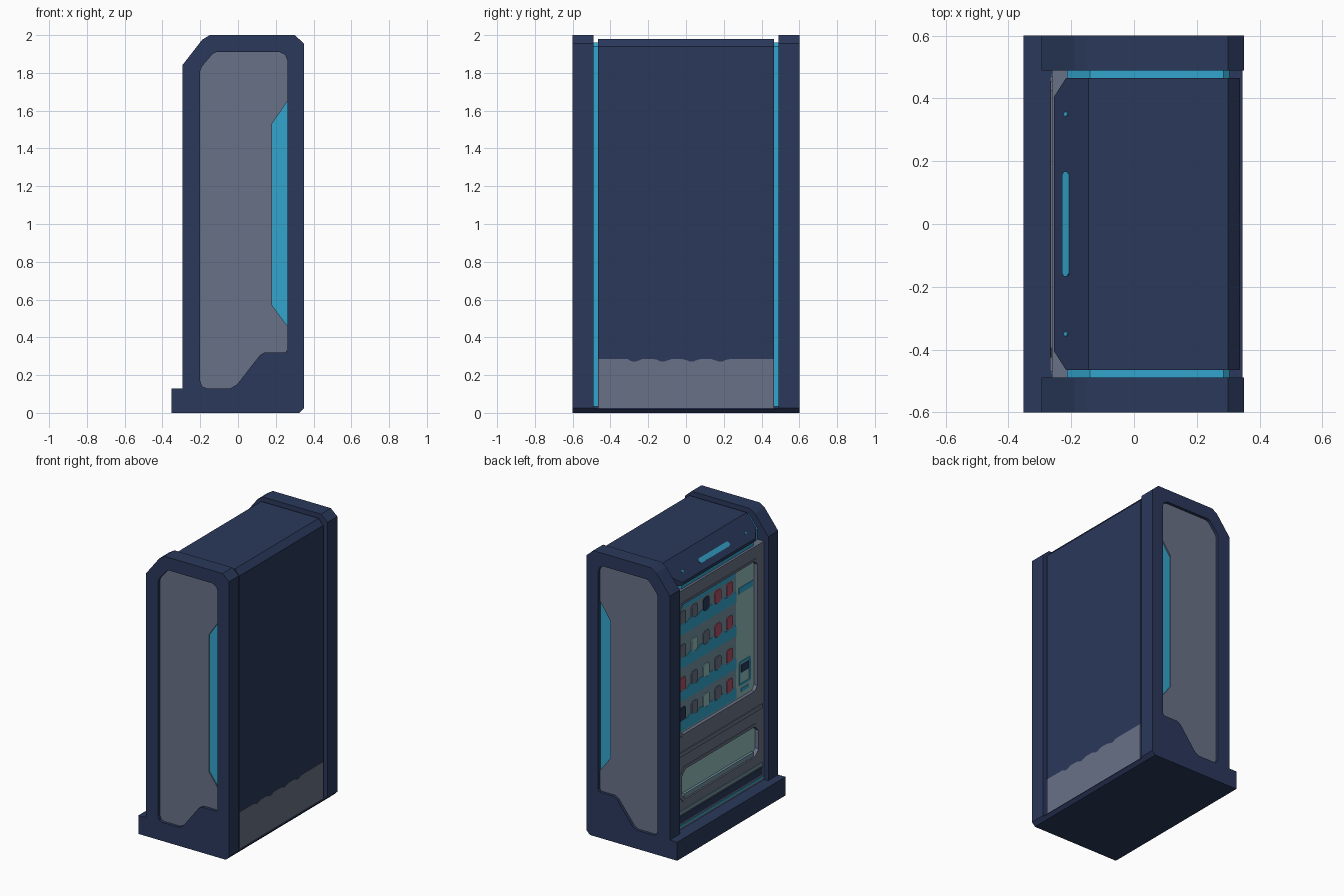
import bpy, bmesh, math
from mathutils import Matrix, Vector

if "Cube" in bpy.data.objects:
    bpy.data.objects.remove(bpy.data.objects["Cube"])


def material(name, r, g, b):
    m = bpy.data.materials.new(name)
    lin = [((c / 255 + 0.055) / 1.055) ** 2.4 for c in (r, g, b)]
    m.diffuse_color = (*lin, 1)
    m.use_nodes = True
    m.node_tree.nodes["Principled BSDF"].inputs["Base Color"].default_value = m.diffuse_color
    return m


NAVY = material("navy", 42, 56, 91)
SLATE = material("slate grey", 104, 113, 134)
TEAL = material("bright teal", 52, 165, 205)
PALE = material("pale grey green", 148, 188, 188)
STEEL = material("steel blue grey", 112, 145, 158)
RED = material("muted red", 176, 82, 105)

# local plane to world: side plates use (x, z), front plates use (y, z)
SIDE = Matrix(((1, 0, 0, 0), (0, 0, -1, 0), (0, 1, 0, 0), (0, 0, 0, 1)))
FRONT = Matrix(((0, 0, 1, 0), (1, 0, 0, 0), (0, 1, 0, 0), (0, 0, 0, 1)))


def plate(name, loops, lo, hi, basis, mat):
    """Flat profile with optional holes, extruded from lo to hi along the plane normal."""
    cu = bpy.data.curves.new(name, 'CURVE')
    cu.dimensions = '2D'
    cu.fill_mode = 'BOTH'
    cu.extrude = (hi - lo) / 2
    for pts in loops:
        sp = cu.splines.new('POLY')
        sp.points.add(len(pts) - 1)
        for p, (a, b) in zip(sp.points, pts):
            p.co = (a, b, 0, 1)
        sp.use_cyclic_u = True
    tmp = bpy.data.objects.new(name + "_curve", cu)
    bpy.context.collection.objects.link(tmp)
    bpy.context.view_layer.update()
    dg = bpy.context.evaluated_depsgraph_get()
    me = bpy.data.meshes.new_from_object(tmp.evaluated_get(dg))
    bpy.data.objects.remove(tmp)
    mid = (lo + hi) / 2
    offset = (0, mid, 0) if basis is SIDE else (mid, 0, 0)
    me.transform(Matrix.Translation(offset) @ basis)
    bm = bmesh.new()
    bm.from_mesh(me)
    bmesh.ops.remove_doubles(bm, verts=bm.verts, dist=1e-5)
    bmesh.ops.recalc_face_normals(bm, faces=bm.faces)
    for f in bm.faces:
        f.smooth = False
    for e in bm.edges:
        e.smooth = True
    bm.to_mesh(me)
    bm.free()
    me.materials.clear()
    me.materials.append(mat)
    ob = bpy.data.objects.new(name, me)
    bpy.context.collection.objects.link(ob)
    return ob


def rect(a0, a1, b0, b1, c=0.0):
    """Rectangle loop with cut corners."""
    if not c:
        return [(a0, b0), (a1, b0), (a1, b1), (a0, b1)]
    return [(a0 + c, b0), (a1 - c, b0), (a1, b0 + c), (a1, b1 - c),
            (a1 - c, b1), (a0 + c, b1), (a0, b1 - c), (a0, b0 + c)]


def box(name, x, y, z, mat):
    return plate(name, [rect(*x, *z)], *y, SIDE, mat)


# side frames with recessed panels and sunken light strips
outline = [(-0.352, 0), (0.325, 0), (0.35, 0.025), (0.35, 1.955), (0.30, 2.0),
           (-0.15, 2.0), (-0.19, 1.975), (-0.295, 1.84), (-0.295, 0.13), (-0.352, 0.13)]
hole = [(-0.20, 0.17), (-0.19, 0.14), (-0.165, 0.13), (-0.04, 0.13), (-0.005, 0.15),
        (0.115, 0.305), (0.14, 0.32), (0.25, 0.32), (0.262, 0.335), (0.262, 1.865),
        (0.25, 1.895), (0.22, 1.91), (-0.115, 1.91), (-0.135, 1.9), (-0.19, 1.835), (-0.20, 1.81)]
strip = [(0.262, 0.46), (0.18, 0.57), (0.18, 1.53), (0.262, 1.65)]
for side, s in (("near", -1), ("far", 1)):
    def span(a, b):
        return sorted((s * a, s * b))
    plate(side + "_side_frame", [outline, hole], *span(0.49, 0.60), SIDE, NAVY)
    plate(side + "_side_panel", [hole[:9] + strip + hole[9:]], *span(0.50, 0.58), SIDE, SLATE)
    plate(side + "_side_light_strip", [strip], *span(0.50, 0.571), SIDE, TEAL)

# glowing inner core seen in the gaps beside the cabinet
plate("inner_core", [[(-0.213, 0.035), (0.305, 0.035), (0.305, 1.94), (0.285, 1.96), (-0.14, 1.96),
                      (-0.213, 1.875)]], -0.492, 0.492, SIDE, TEAL)

# cabinet with sloped header, front corners cut away
cabinet = plate("cabinet", [[(-0.213, 0.026), (0.336, 0.026), (0.336, 1.94), (0.30, 1.98), (-0.145, 1.98),
                             (-0.255, 1.85), (-0.255, 1.83), (-0.213, 1.83)]],
                -0.465, 0.465, SIDE, NAVY)
bm = bmesh.new()
bm.from_mesh(cabinet.data)
for s in (-1, 1):
    cut = bmesh.ops.bisect_plane(bm, geom=bm.verts[:] + bm.edges[:] + bm.faces[:],
                                 plane_co=(-0.255, s * 0.405, 0),
                                 plane_no=Vector((-0.06, s * 0.038, 0)), clear_outer=True)
    edges = [e for e in cut["geom_cut"] if isinstance(e, bmesh.types.BMEdge)]
    bmesh.ops.triangle_fill(bm, edges=edges, use_beauty=True)
bmesh.ops.recalc_face_normals(bm, faces=bm.faces)
for f in bm.faces:
    f.smooth = False
bm.to_mesh(cabinet.data)
bm.free()

# lower rear skirt with wavy upper edge
wave = [(-0.464 + 0.928 * i / 48, 0.285 - 0.014 * max(0, math.sin(i * 0.8)) * (8 < i < 40))
        for i in range(48, -1, -1)]
plate("rear_skirt", [[(-0.464, 0.026), (0.464, 0.026)] + wave], 0.332, 0.338, FRONT, SLATE)

# base plinth between the side frames
plate("base_plinth", [[(-0.352, 0), (0.325, 0), (0.345, 0.02), (0.345, 0.025), (-0.2, 0.025), (-0.2, 0.13),
                       (-0.352, 0.13)]], -0.49, 0.49, SIDE, NAVY)

# lights on the sloped header
tilt = math.atan2(0.11, 0.13)
for nm, y0, hw, hh in (("header_light", 0, 0.168, 0.017),
                       ("header_marker_a", 0.35, 0.008, 0.01), ("header_marker_b", -0.35, 0.008, 0.01)):
    ob = plate(nm, [rect(-hw, hw, -hh, hh, hh * 0.7)], -0.003, 0.003, FRONT, TEAL)
    ob.rotation_euler = (0, tilt, 0)
    ob.location = (-0.2165, y0, 1.897)

# front door: backing, raised surround with window and hatch openings
box("door_backing", (-0.228, -0.20), (-0.49, 0.49), (0.12, 1.80), SLATE)
window = rect(-0.41, 0.44, 0.79, 1.70, 0.03)
hatch = rect(-0.425, 0.425, 0.33, 0.54, 0.04)
plate("door_surround", [rect(-0.49, 0.49, 0.13, 1.80), window, hatch], -0.262, -0.225, FRONT, SLATE)
box("door_top_light", (-0.245, -0.21), (-0.40, 0.40), (1.80, 1.83), TEAL)
plate("window_trim", [rect(-0.425, 0.455, 0.775, 1.715, 0.03), window], -0.266, -0.260, FRONT, SLATE)
plate("hatch_trim", [rect(-0.445, 0.445, 0.31, 0.56, 0.045), hatch], -0.266, -0.260, FRONT, SLATE)
plate("hatch_flap", [hatch], -0.238, -0.226, FRONT, PALE)
box("hatch_sill", (-0.255, -0.235), (-0.385, 0.385), (0.33, 0.36), STEEL)
box("door_ridge", (-0.267, -0.26), (-0.47, 0.47), (0.64, 0.67), SLATE)
box("door_ledge", (-0.267, -0.26), (-0.47, 0.47), (0.235, 0.26), STEEL)
box("door_foot_band", (-0.266, -0.26), (-0.47, 0.47), (0.175, 0.225), NAVY)
box("door_foot_light", (-0.265, -0.26), (-0.48, 0.48), (0.145, 0.16), TEAL)

# display: backing, shelves and goods
D = -0.242
plate("display_back", [rect(-0.21, 0.43, 0.80, 1.69)], D, -0.226, FRONT, STEEL)
plate("window_border", [window, rect(-0.21, 0.43, 0.80, 1.69)], D, -0.226, FRONT, PALE)
palette = [SLATE, PALE, RED, NAVY]
pattern = ["00322", "01022", "20102", "30102"]
for r, z in enumerate((1.56, 1.325, 1.095, 0.885)):
    edge = [(0.43 - 0.64 * i / 24, z - 0.005 + 0.012 * math.sin(i * 1.5)) for i in range(25)]
    plate("shelf_light_%d" % r, [[(-0.21, z - 0.085), (0.43, z - 0.085)] + edge],
          D - 0.003, D + 0.001, FRONT, TEAL)
    for c, key in enumerate(pattern[r]):
        y = 0.385 - 0.13 * c
        plate("goods_%d_%d" % (r, c), [rect(y - 0.034, y + 0.034, z - 0.01, z + 0.08, 0.012)],
              D - 0.005, D + 0.001, FRONT, palette[int(key)])
plate("display_top_light", [rect(-0.2, 0.42, 1.655, 1.688)], D - 0.003, D + 0.001, FRONT, TEAL)

# payment column
for nm, loops, mat in (
        ("payment_header", [rect(-0.39, -0.235, 1.52, 1.56)], TEAL),
        ("keypad_frame", [rect(-0.37, -0.24, 0.87, 1.04, 0.01), rect(-0.355, -0.255, 0.885, 1.025)], TEAL),
        ("keypad_screen", [rect(-0.345, -0.265, 0.96, 1.015)], NAVY),
        ("coin_slot", [rect(-0.345, -0.265, 0.825, 0.85)], TEAL)):
    plate(nm, loops, D - 0.004, D + 0.001, FRONT, mat)
